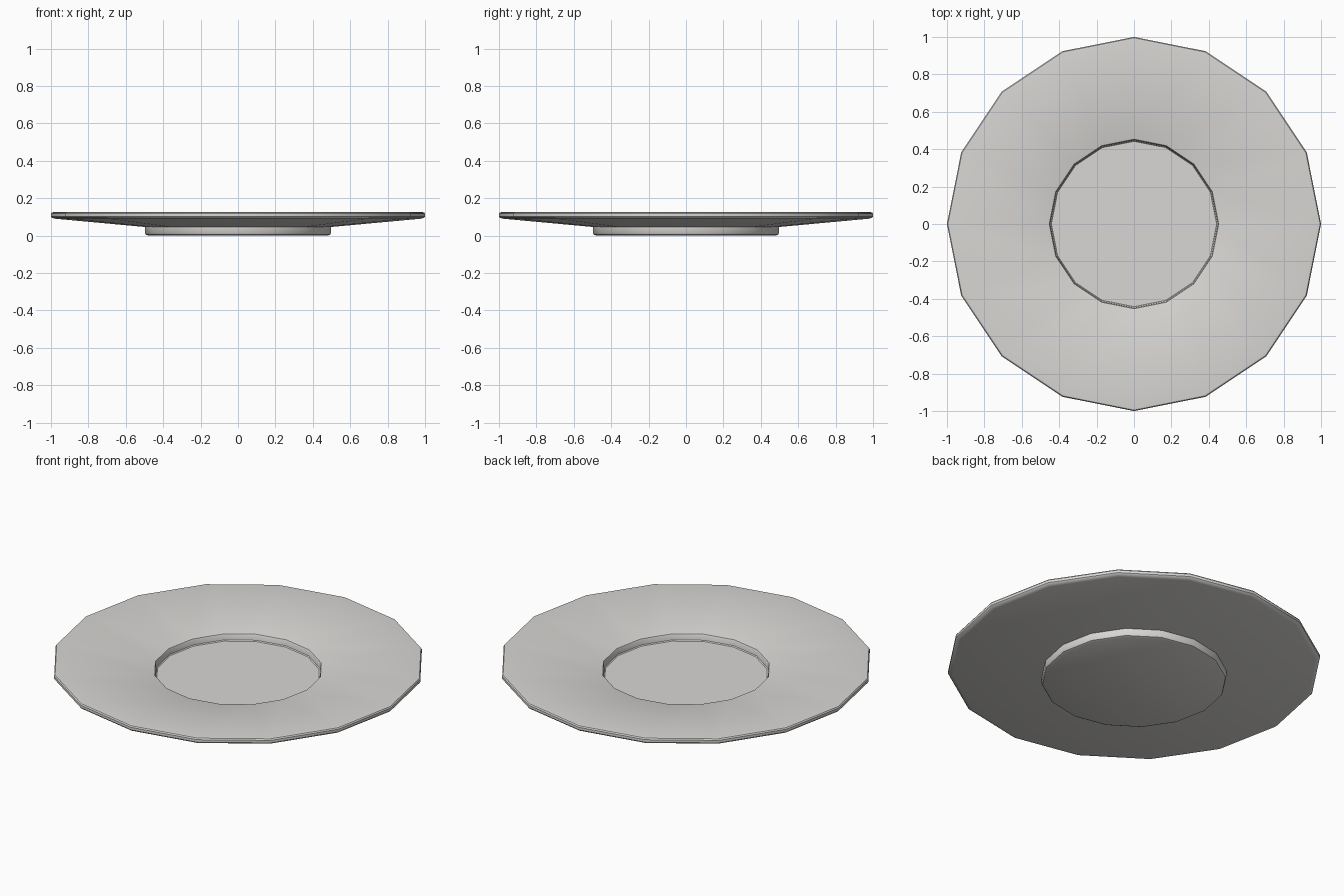
import bpy, bmesh, math

if "Cube" in bpy.data.objects:
    bpy.data.objects.remove(bpy.data.objects["Cube"])

SIDES = 16

# Cross-section (radius, height) from the underside centre round to the well centre
profile = [
    (0.480, 0.0), (0.492, 0.005), (0.497, 0.013), (0.497, 0.046),   # foot
    (0.975, 0.090), (0.994, 0.095), (1.0, 0.102),                   # underside to rim
    (1.0, 0.117), (0.995, 0.124), (0.983, 0.126),                   # rounded rim
    (0.462, 0.082), (0.453, 0.079), (0.450, 0.073),                 # upper slope to well edge
    (0.447, 0.046), (0.442, 0.041),                                 # well wall
]

# Plate body: lathe the section into 16 sides
bm = bmesh.new()
rings = []
for r, z in profile:
    rings.append([bm.verts.new((r * math.cos(2 * math.pi * i / SIDES),
                                r * math.sin(2 * math.pi * i / SIDES), z))
                  for i in range(SIDES)])
for a, b in zip(rings, rings[1:]):
    for i in range(SIDES):
        j = (i + 1) % SIDES
        bm.faces.new((a[i], a[j], b[j], b[i]))

# Flat base and well floor
bm.faces.new(list(reversed(rings[0])))
bm.faces.new(rings[-1])
bmesh.ops.recalc_face_normals(bm, faces=bm.faces[:])

mesh = bpy.data.meshes.new("plate")
bm.to_mesh(mesh)
bm.free()
plate = bpy.data.objects.new("plate", mesh)
bpy.context.collection.objects.link(plate)

# Glaze colour
mat = bpy.data.materials.new("off white ceramic")
mat.diffuse_color = (0.69, 0.68, 0.66, 1)
mat.use_nodes = True
mat.node_tree.nodes["Principled BSDF"].inputs["Base Color"].default_value = mat.diffuse_color
mesh.materials.append(mat)

# Soft shading
bpy.context.view_layer.objects.active = plate
plate.select_set(True)
bpy.ops.object.shade_smooth_by_angle(angle=math.radians(35))
